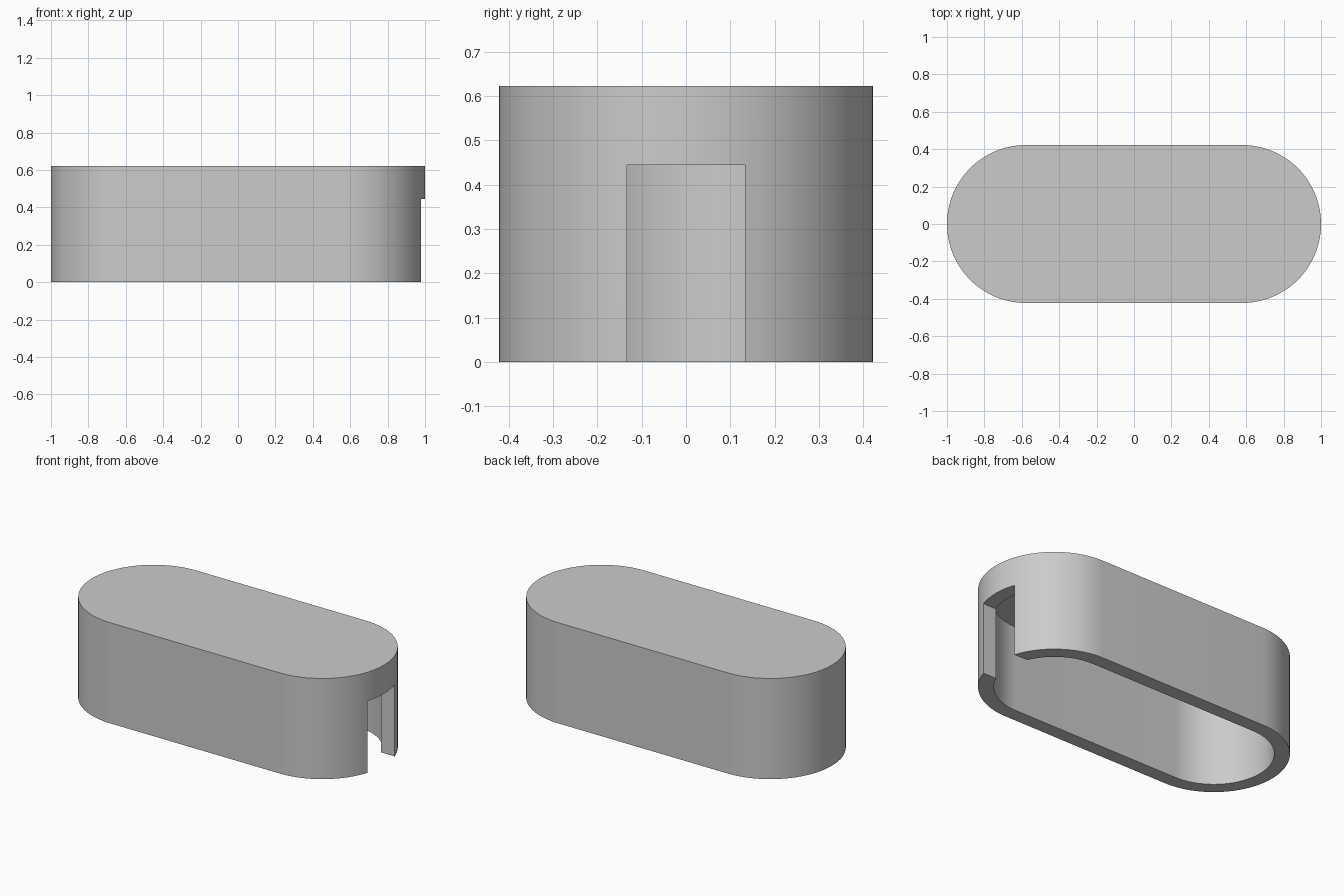
import bpy, bmesh
from math import cos, sin, pi, radians

if "Cube" in bpy.data.objects:
    bpy.data.objects.remove(bpy.data.objects["Cube"], do_unlink=True)

UNIT = 2 / 45            # the case is 45 x 19 x 14 units
RADIUS = 9.5 * UNIT
HALF_STRAIGHT = 13 * UNIT
HEIGHT = 14 * UNIT
WALL = 1.95 * UNIT
ROOF = 2 * UNIT
SEGMENTS = 40            # per rounded end

grey = bpy.data.materials.new("plain grey")
grey.use_nodes = True
colour = (0.6, 0.6, 0.6, 1)
grey.diffuse_color = colour
grey.node_tree.nodes["Principled BSDF"].inputs["Base Color"].default_value = colour


def add_object(name, bm):
    bmesh.ops.recalc_face_normals(bm, faces=bm.faces)
    mesh = bpy.data.meshes.new(name)
    bm.to_mesh(mesh)
    bm.free()
    mesh.materials.append(grey)
    obj = bpy.data.objects.new(name, mesh)
    bpy.context.collection.objects.link(obj)
    return obj


def stadium(name, radius, bottom, top):
    """Upright block with two rounded ends."""
    bm = bmesh.new()
    ring = []
    for side in (1, -1):
        for i in range(SEGMENTS + 1):
            a = -pi / 2 + pi * i / SEGMENTS
            ring.append(bm.verts.new((side * (HALF_STRAIGHT + radius * cos(a)),
                                      side * radius * sin(a), bottom)))
    face = bm.faces.new(ring)
    up = bmesh.ops.extrude_face_region(bm, geom=[face], use_keep_orig=True)
    verts = [g for g in up["geom"] if isinstance(g, bmesh.types.BMVert)]
    bmesh.ops.translate(bm, verts=verts, vec=(0, 0, top - bottom))
    return add_object(name, bm)


def box(name, low, high):
    bm = bmesh.new()
    bmesh.ops.create_cube(bm, size=1)
    for v in bm.verts:
        v.co = [(a + b) / 2 + c * (b - a) for a, b, c in zip(low, high, v.co)]
    return add_object(name, bm)


# Outer body, hollowed from below and notched at one end
cover = stadium("cover", RADIUS, 0, HEIGHT)
hollow = stadium("hollow_cutter", RADIUS - WALL, -WALL, HEIGHT - ROOF)
notch = box("notch_cutter", (HALF_STRAIGHT, -3 * UNIT, -WALL),
            (1.2, 3 * UNIT, 10 * UNIT))

bpy.context.view_layer.objects.active = cover
for cutter in (hollow, notch):
    cut = cover.modifiers.new(cutter.name, 'BOOLEAN')
    cut.operation = 'DIFFERENCE'
    cut.solver = 'EXACT'
    cut.object = cutter
    bpy.ops.object.modifier_apply(modifier=cut.name)
    bpy.data.objects.remove(cutter, do_unlink=True)

# Smooth rounded ends, crisp rims
bpy.ops.object.select_all(action='DESELECT')
cover.select_set(True)
bpy.ops.object.shade_smooth_by_angle(angle=radians(30))
